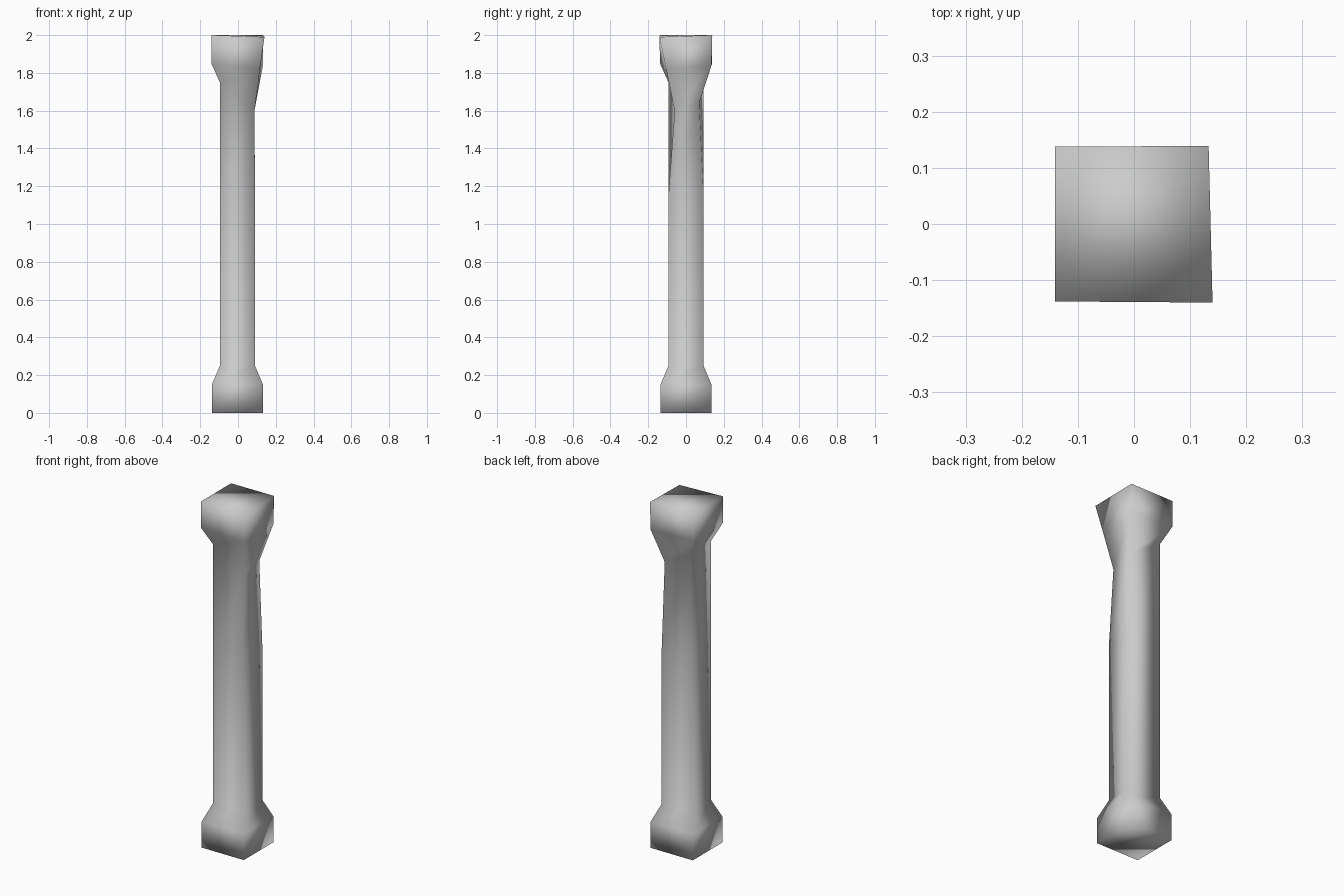
import bpy
import bmesh

default_cube = bpy.data.objects.get("Cube")
if default_cube:
    bpy.data.objects.remove(default_cube, do_unlink=True)


def make_material(name, colour):
    material = bpy.data.materials.new(name)
    material.use_nodes = True
    material.diffuse_color = colour
    material.node_tree.nodes["Principled BSDF"].inputs["Base Color"].default_value = colour
    return material


stone = make_material("pale grey stone", (0.6, 0.6, 0.6, 1))

# Half width and height of each square ring, from foot to head
FOOT, SHAFT, HEAD = 0.135, 0.093, 0.138
profile = [(FOOT, 0), (FOOT, 0.15), (SHAFT, 0.25), (SHAFT, 1.15),
           (SHAFT, 1.75), (HEAD, 1.85), (HEAD, 2)]

# Worn corners: (side x, side y) and ring index give the moved point
worn = {
    (1, -1): {4: (0.087, -0.06, 1.6), 5: (0.116, -0.105, 1.82), 6: (0.14, -0.14, 1.99)},
    (1, 1): {4: (0.087, 0.07, 1.64), 5: (0.132, 0.135, 1.84), 6: (0.133, 0.139, 2)},
}
corners = [(-1, -1), (1, -1), (1, 1), (-1, 1)]


def corner_point(side, ring):
    half, height = profile[ring]
    regular = (side[0] * half - 0.003, side[1] * half, height)
    return worn.get(side, {}).get(ring, regular)


# Column: skin the rings and close both ends
bm = bmesh.new()
rings = [[bm.verts.new(corner_point(side, i)) for side in corners]
         for i in range(len(profile))]
for lower, upper in zip(rings, rings[1:]):
    for i in range(len(corners)):
        j = (i + 1) % len(corners)
        bm.faces.new((lower[i], lower[j], upper[j], upper[i]))
bm.faces.new(reversed(rings[0]))
bm.faces.new(rings[-1])
bmesh.ops.recalc_face_normals(bm, faces=bm.faces)
for face in bm.faces:
    face.smooth = True

mesh = bpy.data.meshes.new("column")
bm.to_mesh(mesh)
bm.free()
mesh.materials.append(stone)
column = bpy.data.objects.new("column", mesh)
bpy.context.collection.objects.link(column)
